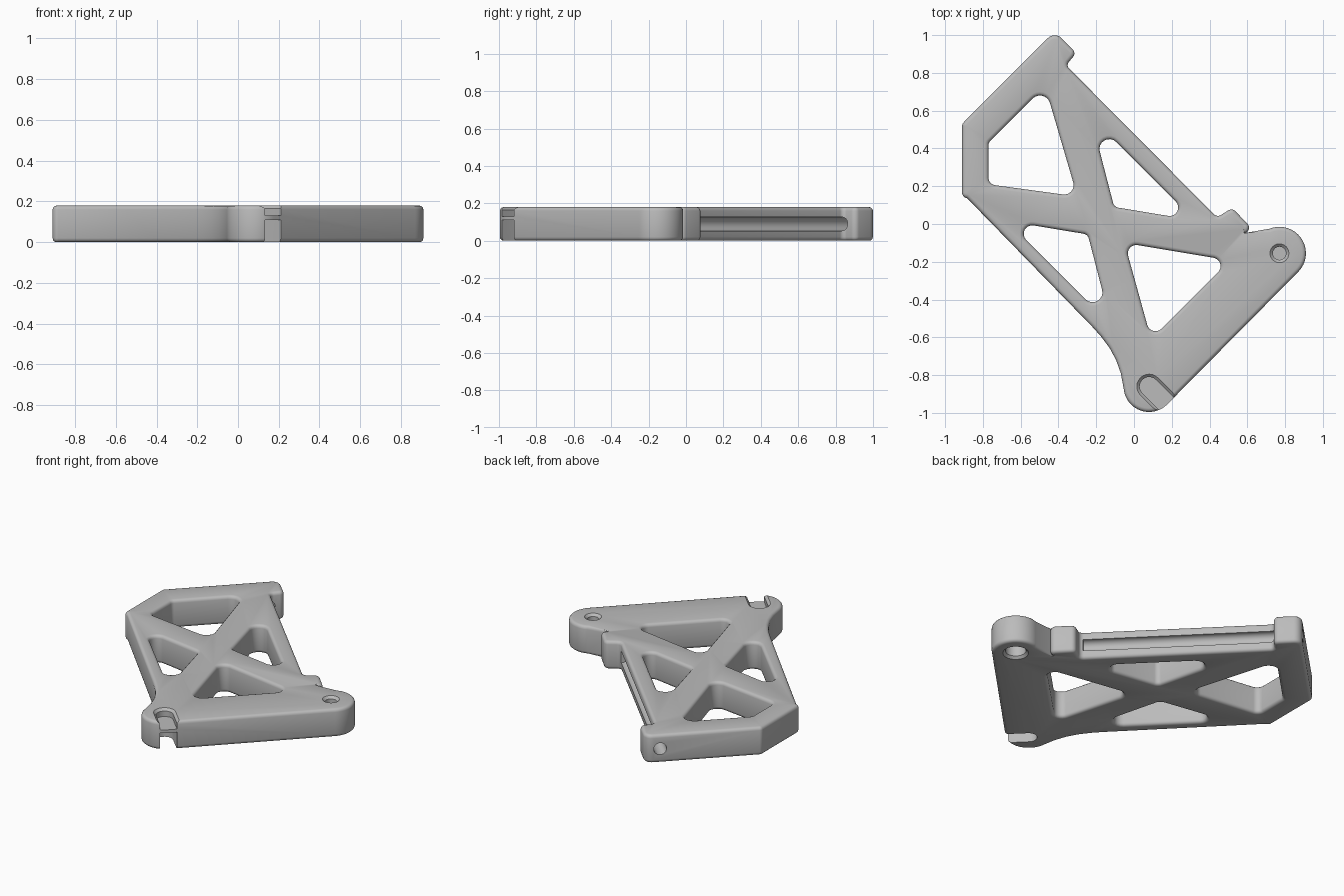
import bpy, bmesh
from math import sin, cos, tan, radians, sqrt
from mathutils import Vector, Matrix

if "Cube" in bpy.data.objects:
    bpy.data.objects.remove(bpy.data.objects["Cube"], do_unlink=True)

HEIGHT = 0.18
BEVEL = 0.02

grey = bpy.data.materials.new("plain_grey")
grey.use_nodes = True
colour = (0.5, 0.5, 0.5, 1)
grey.diffuse_color = colour
grey.node_tree.nodes["Principled BSDF"].inputs["Base Color"].default_value = colour


def arc(cx, cy, r, a0, a1, n):
    return [Vector((cx + r * cos(radians(a0 + (a1 - a0) * i / n)),
                    cy + r * sin(radians(a0 + (a1 - a0) * i / n)))) for i in range(n + 1)]


def rounded(corners, n=8):
    """Turn (x, y, radius) corners into a rounded outline; radius 0 keeps the point."""
    out = []
    for i, (x, y, r) in enumerate(corners):
        p = Vector((x, y))
        if r == 0:
            out.append(p)
            continue
        a = (Vector(corners[i - 1][:2]) - p).normalized()
        b = (Vector(corners[(i + 1) % len(corners)][:2]) - p).normalized()
        half = a.angle(b) / 2
        centre = p + (a + b).normalized() * (r / sin(half))
        start = p + a * (r / tan(half)) - centre
        end = p + b * (r / tan(half)) - centre
        sweep = start.angle_signed(end)
        for k in range(n + 1):
            out.append(centre + Matrix.Rotation(-sweep * k / n, 2) @ start)
    return out


def inset(points, d):
    """Move a counter-clockwise outline inward by d with mitred corners."""
    out = []
    for i, p in enumerate(points):
        e1 = (p - points[i - 1]).normalized()
        e2 = (points[(i + 1) % len(points)] - p).normalized()
        n1, n2 = Vector((-e1.y, e1.x)), Vector((-e2.y, e2.x))
        out.append(p + (n1 + n2) * (d / max(0.4, 1 + n1.dot(n2))))
    return out


def prism(name, points, levels):
    """Solid through stacked outlines; each level is (inset, z) from low to high."""
    area = sum(points[i - 1].x * p.y - p.x * points[i - 1].y for i, p in enumerate(points))
    if area < 0:
        points = points[::-1]
    bm = bmesh.new()
    rings = [[bm.verts.new((q.x, q.y, z)) for q in inset(points, d)] for d, z in levels]
    for low, high in zip(rings, rings[1:]):
        for i in range(len(low)):
            bm.faces.new((low[i - 1], low[i], high[i], high[i - 1]))
    bm.faces.new(rings[0][::-1])
    bm.faces.new(rings[-1])
    mesh = bpy.data.meshes.new(name)
    bm.to_mesh(mesh)
    bm.free()
    mesh.materials.append(grey)
    obj = bpy.data.objects.new(name, mesh)
    bpy.context.scene.collection.objects.link(obj)
    return obj


def edge_levels(size, sign, low, high, steps=3):
    """Quarter-round edges: sign 1 rounds a solid, sign -1 flares a cutter."""
    quarter = [(sign * size * (1 - sin(radians(90 * k / steps))),
                size * (1 - cos(radians(90 * k / steps)))) for k in range(steps + 1)]
    return [(d, low + z) for d, z in quarter] + [(d, high - z) for d, z in quarter[::-1]]


# Plate outline with lug, bump, pivot ear and hook
ear, hook = (0.77, -0.155), (0.08, -0.86)
outline = rounded([
    (-0.91, 0.14, 0.03), (-0.91, 0.53, 0.03), (-0.42, 1.02, 0.05),
    (-0.305, 0.905, 0.03), (-0.36, 0.84, 0.025), (0.44, 0.035, 0.03),
    (0.52, 0.085, 0.03), (0.66, -0.06, 0.03)])
outline += arc(*ear, 0.14, 112, -45, 24)
outline += arc(*hook, 0.135, -45, -175, 20)
outline += [Vector(p) for p in ((-0.07, -0.79), (-0.095, -0.72), (-0.13, -0.655),
                                (-0.175, -0.595), (-0.22, -0.545))]
plate = prism("bracket_plate", outline, edge_levels(BEVEL, 1, 0, HEIGHT))

cutters = []

# Four lightening windows
windows = [
    [(-0.77, 0.43, 0.03), (-0.471, 0.73, 0.055), (-0.30, 0.146, 0.05), (-0.77, 0.21, 0.04)],
    [(-0.229, 0.569, 0.052), (0.32, 0.02, 0.045), (-0.105, 0.09, 0.035)],
    [(-0.121, -0.534, 0.052), (-0.67, 0.015, 0.045), (-0.245, -0.055, 0.035)],
    [(-0.05, -0.10, 0.045), (0.507, -0.193, 0.045), (0.091, -0.609, 0.045)],
]
through = edge_levels(BEVEL, -1, 0, HEIGHT)
through = [(through[0][0], -0.05)] + through + [(through[-1][0], HEIGHT + 0.05)]
for corners in windows:
    cutters.append(prism("window_cutter", rounded(corners), through))

# Pivot socket: small recess above, wider one below
circle = arc(*ear, 0.035, 0, 345, 23)
cutters.append(prism("socket_top_cutter", circle,
                     [(0, 0.11), (0, HEIGHT - 0.015), (-0.015, HEIGHT), (-0.015, HEIGHT + 0.05)]))
cutters.append(prism("socket_bottom_cutter", circle,
                     [(-0.04, -0.05), (-0.04, 0), (-0.025, 0.015), (-0.025, 0.08)]))

# Hook slot, cut above and below a thin web
slot = arc(*hook, 0.05, 45, 225, 12)
slot += [p + Vector((0.25, -0.25)) for p in (slot[-1], slot[0])]
cutters.append(prism("slot_top_cutter", slot,
                     [(0, 0.13), (0, HEIGHT - 0.015), (-0.015, HEIGHT), (-0.015, HEIGHT + 0.05)]))
cutters.append(prism("slot_bottom_cutter", slot, [(0, -0.05), (0, 0.11)]))

# Rod channel: a hole through the lug that runs on as a groove along the edge
start, end = Vector((-0.55, 1.02, 0.09)), Vector((0.425, 0.045, 0.09))
channel = prism("channel_cutter", arc(0, 0, 0.038, 0, 345, 23),
                [(0, 0), (0, (end - start).length)])
channel.data.transform(Matrix.Translation(start)
                       @ (end - start).to_track_quat('Z', 'Y').to_matrix().to_4x4())
cutters.append(channel)

# Cut the plate, then drop the cutters
for cutter in cutters:
    cutter.hide_render = True
    mod = plate.modifiers.new("cut", 'BOOLEAN')
    mod.operation = 'DIFFERENCE'
    mod.solver = 'EXACT'
    mod.object = cutter
bpy.context.view_layer.update()
graph = bpy.context.evaluated_depsgraph_get()
final = bpy.data.meshes.new_from_object(plate.evaluated_get(graph))
plate.modifiers.clear()
plate.data = final
for cutter in cutters:
    bpy.data.objects.remove(cutter, do_unlink=True)

bpy.ops.object.select_all(action='DESELECT')
plate.select_set(True)
bpy.context.view_layer.objects.active = plate
bpy.ops.object.shade_smooth_by_angle(angle=radians(35))
